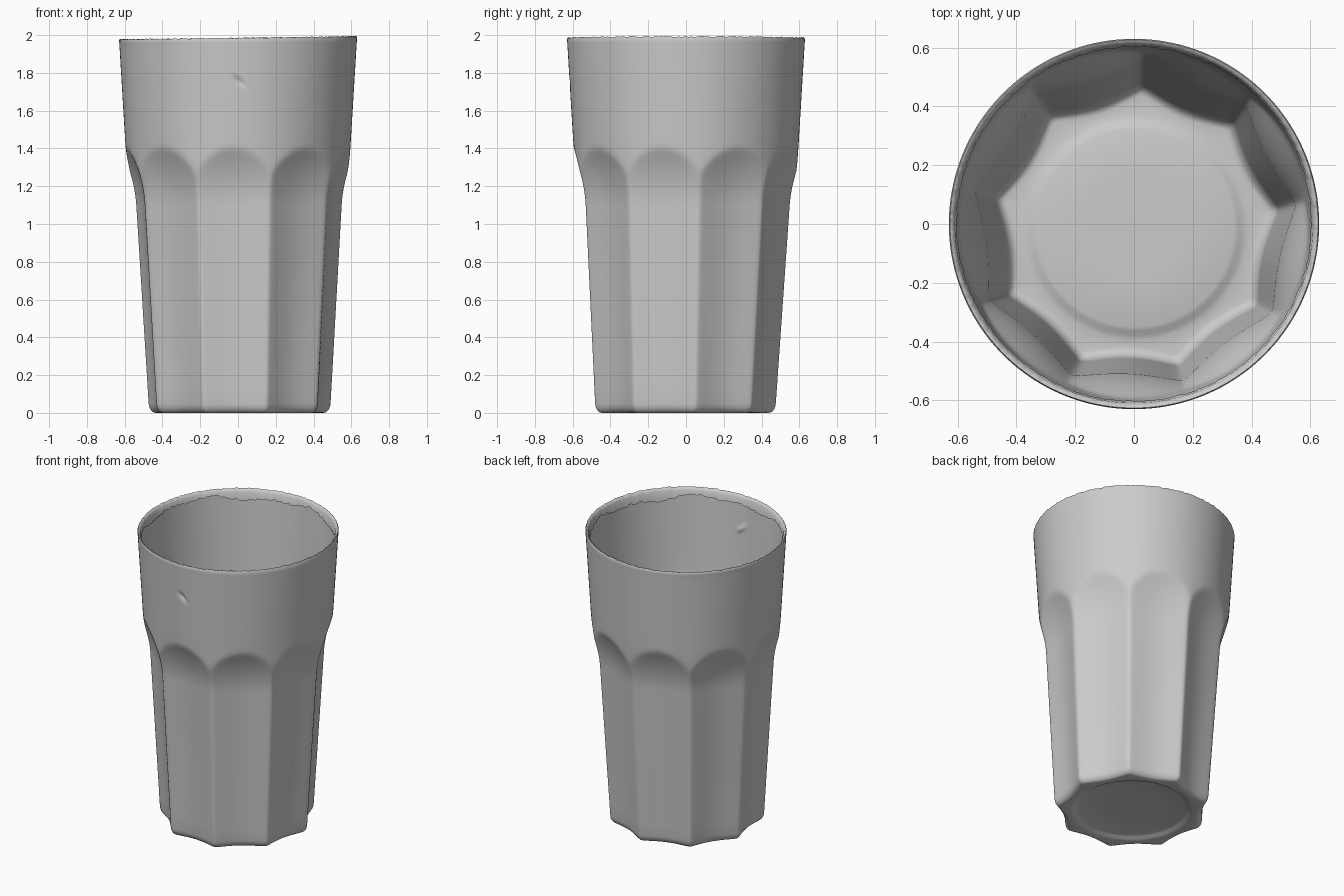
import bpy, bmesh, math, random

random.seed(4)
cube = bpy.data.objects.get("Cube")
if cube:
    bpy.data.objects.remove(cube, do_unlink=True)

SEGMENTS = 360            # points around each ring
FACET = 40.0              # nine facets
CORNER = 7.5              # angle of the first facet corner, degrees


def smooth_min(a, b, e=0.006):
    return 0.5 * (a + b - math.sqrt((a - b) ** 2 + e * e))


def wall_radius(deg, z):
    """Plain cone above, nine shallow hollow facets below, joined in arches."""
    cone = 0.511 + 0.06 * z
    u = ((deg - CORNER) % FACET) / (FACET / 2) - 1
    hollow = math.sqrt((1 - u * u) ** 2 + 0.12 ** 2)
    facet = 0.493 + 0.06 * z - 0.052 * hollow
    if z > 1.1:
        facet += 0.07 * ((z - 1.1) / 0.3) ** 2
    r = smooth_min(cone, facet)
    if z < 0.05:          # rounded foot
        r -= 0.035 * (1 - math.sqrt(max(0, 1 - (1 - z / 0.05) ** 2)))
    return r


def dent(deg, z):
    """Small diagonal nick high on the front."""
    if not 240 < deg < 300:
        return 0.0
    x, h = 0.61 * math.radians(deg - 270) - 0.005, z - 1.755
    along, across = (x - h) * 0.707, (x + h) * 0.707
    return 0.014 * math.exp(-(along / 0.035) ** 2 - (across / 0.012) ** 2)


def spaced(a, b, n):
    return [a + (b - a) * i / n for i in range(n)]


bm = bmesh.new()
rings = []


def add_ring(radius, height, lean):
    """Radius and height are functions of the angle in degrees."""
    ring = []
    for i in range(SEGMENTS):
        deg = (CORNER + i * 360 / SEGMENTS) % 360
        a, r = math.radians(deg), radius(deg)
        ring.append(bm.verts.new((r * math.cos(a) + 0.005 * lean,
                                  r * math.sin(a) - 0.014 * lean, height(deg))))
    rings.append(ring)


# Underside: shallow round recess, then the flat foot
for r, z in ((0.18, 0.022), (0.335, 0.020), (0.35, 0.015), (0.365, 0.006), (0.38, 0.002)):
    add_ring(lambda d, r=r: r, lambda d, z=z: z, 1)

# Wall
levels = ([0, 0.002, 0.006, 0.013, 0.022, 0.034] + spaced(0.05, 1.06, 12)
          + spaced(1.06, 1.46, 24) + spaced(1.46, 1.66, 3)
          + spaced(1.66, 1.86, 20) + [1.86, 1.92, 1.96])
for z in levels:
    add_ring(lambda d, z=z: wall_radius(d, z) - dent(d, z),
             lambda d, z=z: z, max(0, 1 - z / 1.4))

# Rim: slightly uneven top that folds inward and ends in a ragged edge
rough = [random.uniform(-1, 1) for _ in range(361)]


def rim_height(d):
    return 1.985 + 0.008 * math.cos(math.radians(d)) + 0.003 * rough[int(d)]


def ragged(d):
    a = math.radians(d)
    return (1.925 + 0.012 * math.sin(5 * a + 1) + 0.010 * math.sin(11 * a)
            + 0.006 * rough[int(d)])


add_ring(lambda d: 0.630, lambda d: rim_height(d) - 0.008, 0)
add_ring(lambda d: 0.626, rim_height, 0)
add_ring(lambda d: 0.618, lambda d: rim_height(d) - 0.003, 0)
add_ring(lambda d: 0.609, lambda d: rim_height(d) - 0.018, 0)
add_ring(lambda d: 0.603 + 0.002 * rough[int(d)], ragged, 0)

# Skin the rings and close the bottom
for low, high in zip(rings, rings[1:]):
    for i in range(SEGMENTS):
        j = (i + 1) % SEGMENTS
        bm.faces.new((low[i], low[j], high[j], high[i]))
centre = bm.verts.new((0.005, -0.014, 0.022))
for i in range(SEGMENTS):
    bm.faces.new((centre, rings[0][(i + 1) % SEGMENTS], rings[0][i]))

mesh = bpy.data.meshes.new("faceted_tumbler")
bm.to_mesh(mesh)
bm.free()
tumbler = bpy.data.objects.new("faceted_tumbler", mesh)
bpy.context.collection.objects.link(tumbler)

# Single light grey material
grey = bpy.data.materials.new("light_grey")
grey.use_nodes = True
colour = (0.6, 0.6, 0.6, 1)
grey.diffuse_color = colour
grey.node_tree.nodes["Principled BSDF"].inputs["Base Color"].default_value = colour
mesh.materials.append(grey)

bpy.ops.object.select_all(action='DESELECT')
tumbler.select_set(True)
bpy.context.view_layer.objects.active = tumbler
bpy.ops.object.shade_smooth_by_angle(angle=math.radians(50))
